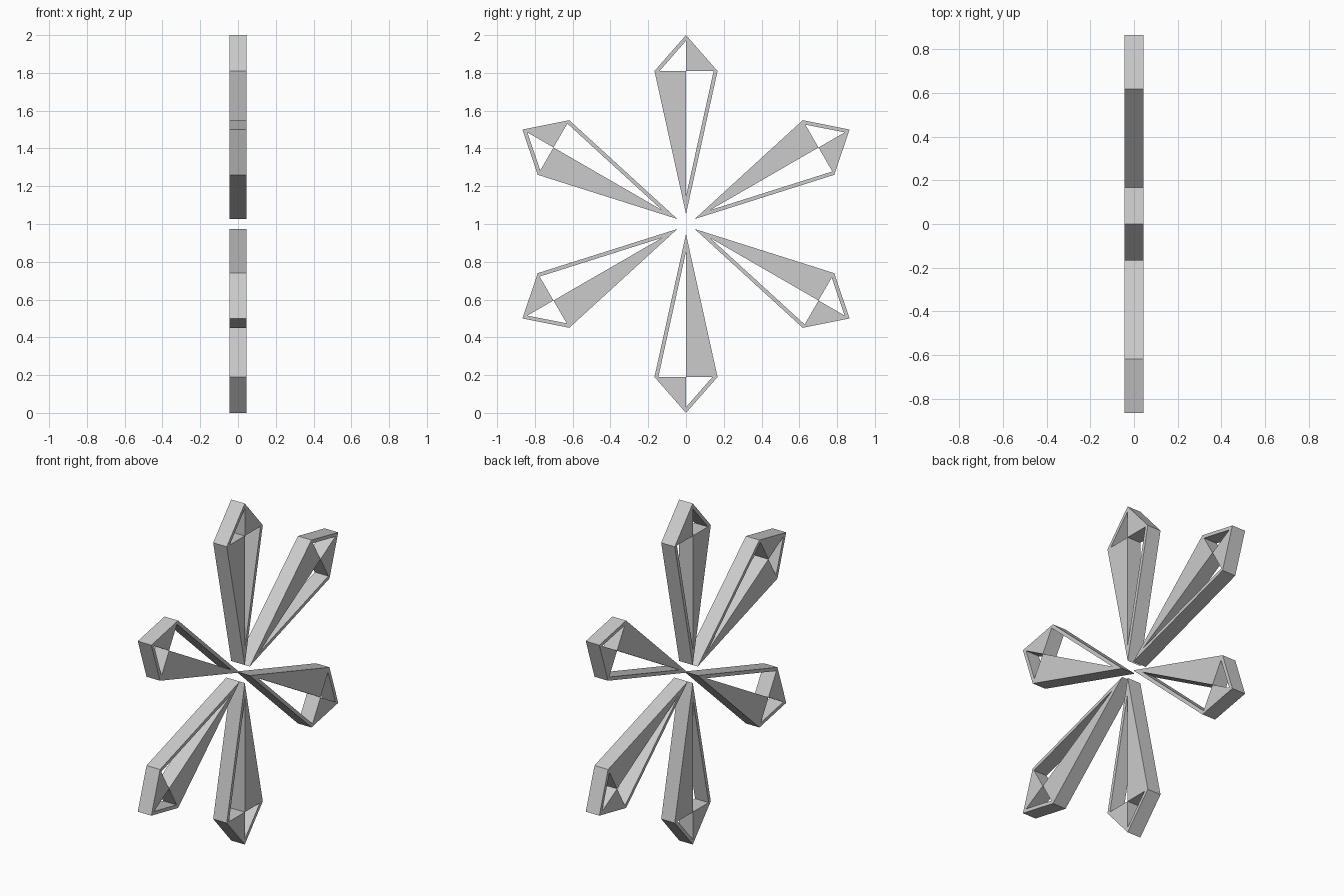
import bpy, bmesh, math

if "Cube" in bpy.data.objects:
    bpy.data.objects.remove(bpy.data.objects["Cube"])

HALF = 0.044                      # half thickness along x
SHOULDER = (0.167, 0.81)          # half width and radius of the widest point
BASE, TIP = 0.053, 1.0            # inner and outer radius of a petal

# Petal profile as (across, radial); holes sit at upper left and lower right
W, R = SHOULDER
POINTS = {
    "base": (0, BASE), "left": (-W, R), "tip": (0, TIP), "right": (W, R),
    "hole_base": (0, 0.146), "hole_right": (0.1465, R),
    "hole_tip": (0, 0.97), "hole_left": (-0.14, R),
    "centre_a": (0, R), "centre_b": (0, R),
}
FACES = [
    ("base", "hole_base", "centre_a", "hole_left", "left"),     # long solid half
    ("centre_b", "hole_right", "right", "tip", "hole_tip"),     # short solid half
    ("base", "right", "hole_right", "hole_base"),               # long thin rim
    ("left", "hole_left", "hole_tip", "tip"),                   # short thin rim
]


def make_petal(name, angle):
    c, s = math.cos(angle), math.sin(angle)
    bm = bmesh.new()
    verts = {k: bm.verts.new((-HALF, t * c + r * s, 1 - t * s + r * c))
             for k, (t, r) in POINTS.items()}
    for f in FACES:
        bm.faces.new([verts[k] for k in f])
    # Thicken the flat profile along x
    ext = bmesh.ops.extrude_face_region(bm, geom=bm.faces[:], use_keep_orig=True)
    moved = [g for g in ext["geom"] if isinstance(g, bmesh.types.BMVert)]
    bmesh.ops.translate(bm, verts=moved, vec=(2 * HALF, 0, 0))
    bmesh.ops.recalc_face_normals(bm, faces=bm.faces[:])
    mesh = bpy.data.meshes.new(name)
    bm.to_mesh(mesh)
    bm.free()
    obj = bpy.data.objects.new(name, mesh)
    bpy.context.collection.objects.link(obj)


# Six petals around the hub point at z = 1
for i in range(6):
    make_petal(f"petal_{i + 1}", math.radians(60 * i))
